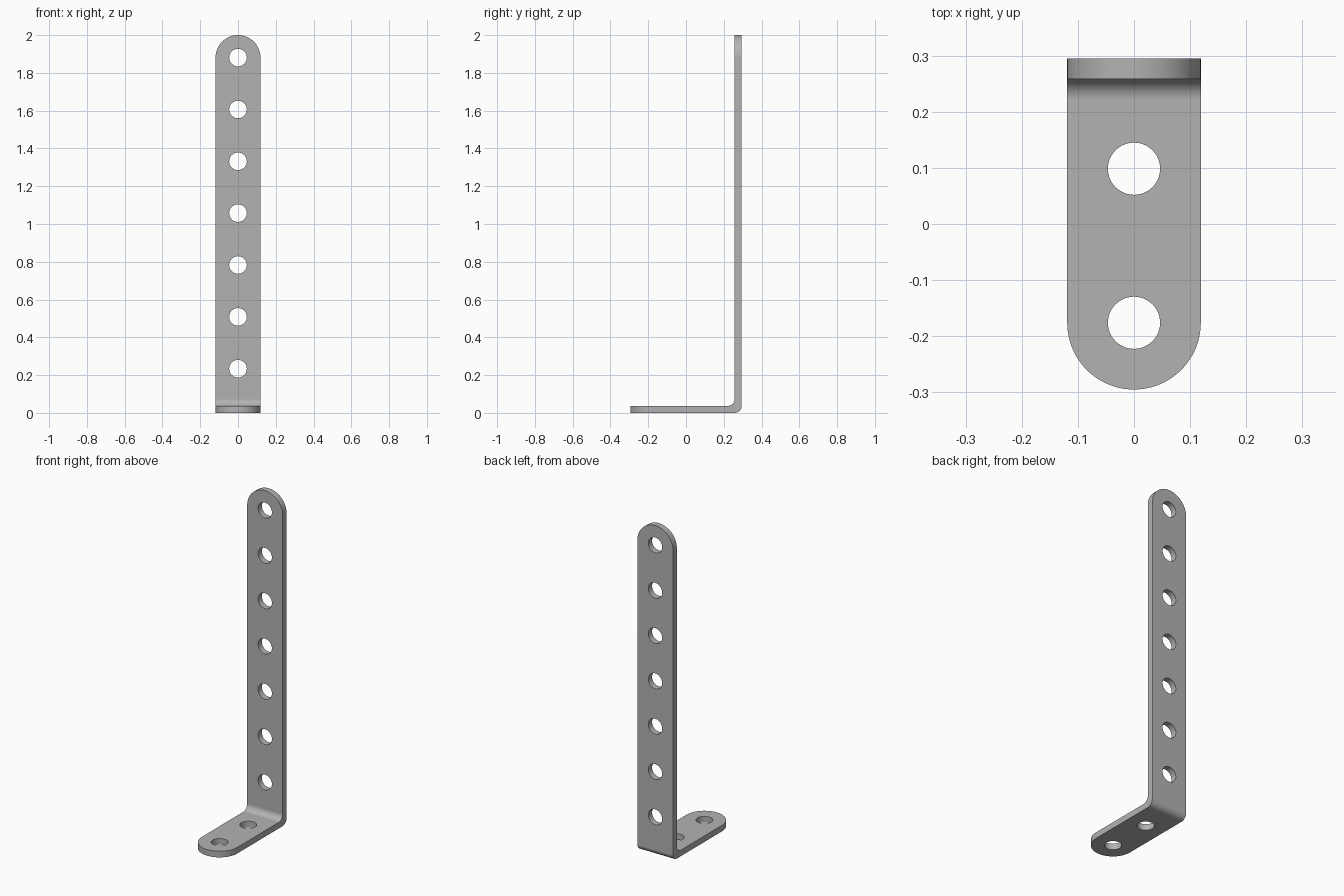
import bpy, bmesh
from math import sin, cos, pi
from mathutils import Vector

cube = bpy.data.objects.get("Cube")
if cube:
    bpy.data.objects.remove(cube, do_unlink=True)

HALF_W, THICK, DEPTH, HEIGHT = 0.119, 0.037, 0.295, 2.0
HOLE_R, PITCH, BEND_R = 0.0465, 0.2745, 0.037


def arc(cx, cy, r, start, end, steps):
    return [(cx + r * cos(start + (end - start) * i / steps),
             cy + r * sin(start + (end - start) * i / steps))
            for i in range(steps + 1)]


def add_prism(bm, points, place, sweep):
    """Extrude a flat outline, mapped to 3D by place, along sweep."""
    face = bm.faces.new([bm.verts.new(place(a, b)) for a, b in points])
    moved = bmesh.ops.extrude_face_region(bm, geom=[face])["geom"]
    bmesh.ops.translate(bm, vec=Vector(sweep),
                        verts=[v for v in moved if isinstance(v, bmesh.types.BMVert)])


def make_object(name, prisms):
    bm = bmesh.new()
    for prism in prisms:
        add_prism(bm, *prism)
    bmesh.ops.recalc_face_normals(bm, faces=bm.faces)
    mesh = bpy.data.meshes.new(name)
    bm.to_mesh(mesh)
    bm.free()
    obj = bpy.data.objects.new(name, mesh)
    bpy.context.collection.objects.link(obj)
    return obj


# L-shaped strip profile with a rounded bend, swept across the width
inner_y = DEPTH - THICK
profile = [(-DEPTH - 0.1, THICK), (-DEPTH - 0.1, 0)]
profile += arc(DEPTH - BEND_R, BEND_R, BEND_R, -pi / 2, 0, 10)
profile += [(DEPTH, HEIGHT + 0.1), (inner_y, HEIGHT + 0.1)]
profile += arc(inner_y - BEND_R, THICK + BEND_R, BEND_R, 0, -pi / 2, 10)
bracket = make_object("angle_bracket", [
    (profile, lambda y, z: (-0.2, y, z), (0.4, 0, 0))])

# Stencils that trim the width and round both ends
top_z = HEIGHT - HALF_W
front_y = -DEPTH + HALF_W
upright_outline = [(-HALF_W, -0.5), (HALF_W, -0.5)] + arc(0, top_z, HALF_W, 0, pi, 48)
foot_outline = [(HALF_W, 0.5), (-HALF_W, 0.5)] + arc(0, front_y, HALF_W, pi, 2 * pi, 48)
upright_stencil = make_object("upright_stencil", [
    (upright_outline, lambda x, z: (x, -1, z), (0, 2, 0))])
foot_stencil = make_object("foot_stencil", [
    (foot_outline, lambda x, y: (x, y, -1), (0, 0, 4))])

# Round holes: seven in the upright, two in the foot
holes = []
for i in range(7):
    ring = arc(0, top_z - i * PITCH, HOLE_R, 0, 2 * pi, 48)[:-1]
    holes.append((ring, lambda x, z: (x, 0.2, z), (0, 0.2, 0)))
for i in range(2):
    ring = arc(0, front_y + i * PITCH, HOLE_R, 0, 2 * pi, 48)[:-1]
    holes.append((ring, lambda x, y: (x, y, -0.05), (0, 0, 0.15)))
hole_cutter = make_object("hole_cutter", holes)

for cutter, operation in ((upright_stencil, 'INTERSECT'), (foot_stencil, 'INTERSECT'),
                          (hole_cutter, 'DIFFERENCE')):
    cutter.hide_render = True
    mod = bracket.modifiers.new(cutter.name, 'BOOLEAN')
    mod.object, mod.operation, mod.solver = cutter, operation, 'EXACT'

# Bake the cuts and drop the helpers
bpy.context.view_layer.update()
baked = bpy.data.meshes.new_from_object(
    bracket.evaluated_get(bpy.context.evaluated_depsgraph_get()))
bracket.modifiers.clear()
bracket.data = baked
for cutter in (upright_stencil, foot_stencil, hole_cutter):
    bpy.data.objects.remove(cutter, do_unlink=True)

# Plain grey metal
steel = bpy.data.materials.new("grey_steel")
steel.use_nodes = True
color = (0.45, 0.45, 0.45, 1)
steel.diffuse_color = color
steel.node_tree.nodes["Principled BSDF"].inputs["Base Color"].default_value = color
baked.materials.clear()
baked.materials.append(steel)

# Smooth curves, crisp edges, flat faces kept flat
bpy.ops.object.select_all(action='DESELECT')
bracket.select_set(True)
bpy.context.view_layer.objects.active = bracket
bpy.ops.object.shade_smooth_by_angle(angle=pi / 6)
weighted = bracket.modifiers.new("flat_face_normals", 'WEIGHTED_NORMAL')
weighted.keep_sharp = True
